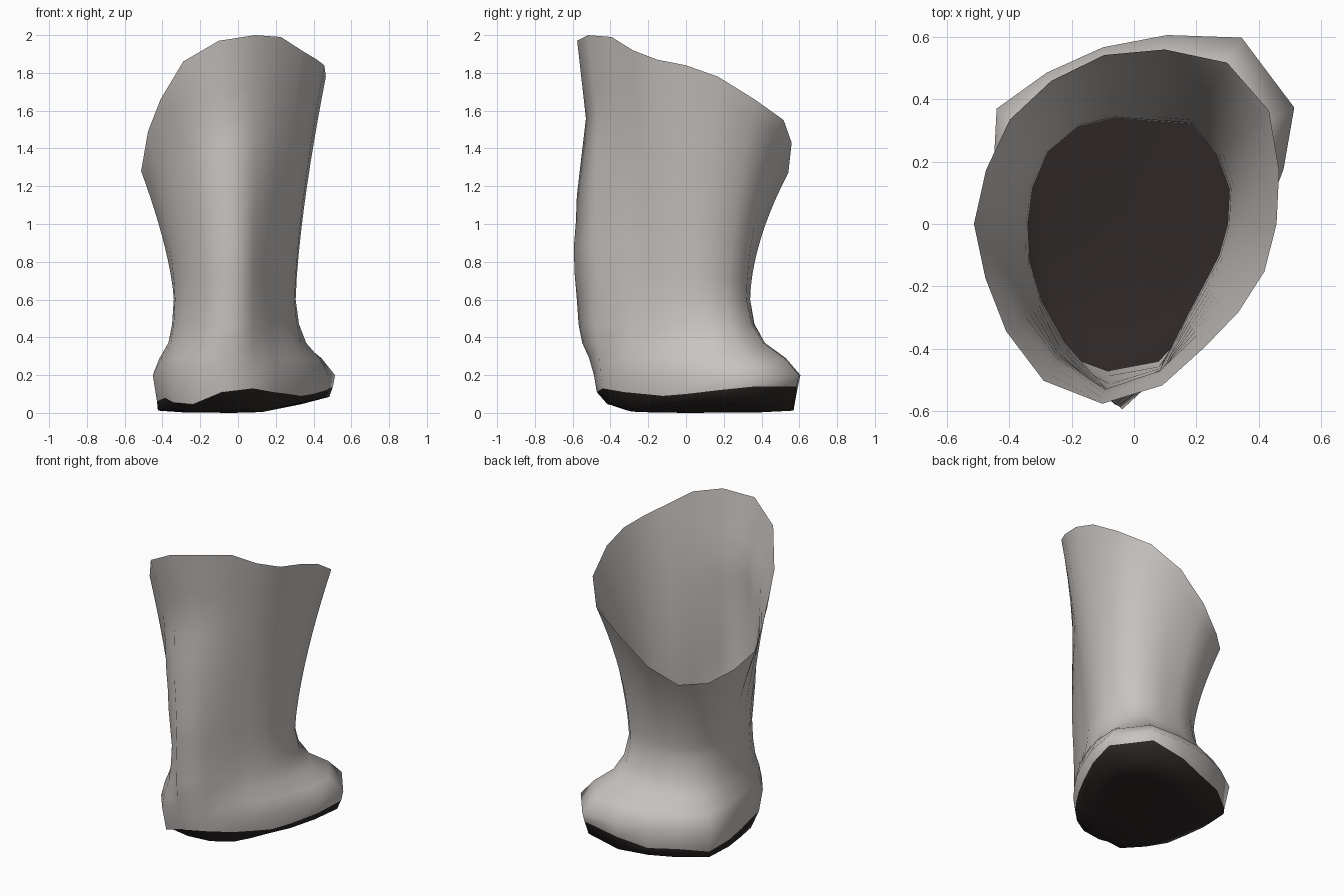
import bpy, bmesh, math

if "Cube" in bpy.data.objects:
    bpy.data.objects.remove(bpy.data.objects["Cube"])

# Cross-section radii every 20 degrees, counter-clockwise from +x
RIM = [.457, .495, .565, .597, .568, .55, .53, .52, .505, .513,
       .507, .535, .58, .585, .525, .455, .438, .445]
RIM_Z = [1.84, 1.78, 1.66, 1.55, 1.43, 1.27, 1.16, 1.16, 1.21, 1.28,
         1.49, 1.66, 1.86, 1.97, 2.0, 1.99, 1.92, 1.87]
NECK = [.30, .325, .345, .37, .335, .345, .36, .36, .345, .34,
        .355, .385, .44, .58, .475, .34, .295, .29]
FOOT = [.41, .51, .635, .69, .615, .575, .56, .575, .48, .43,
        .43, .465, .505, .495, .46, .39, .36, .37]
EDGE_Z = [.10, .12, .14, .14, .10, .06, .07, .05, .06, .07,
          .08, .055, .045, .11, .13, .11, .10, .09]
N = 18


def material(name, colour):
    m = bpy.data.materials.new(name)
    m.diffuse_color = (*colour, 1)
    m.use_nodes = True
    m.node_tree.nodes["Principled BSDF"].inputs["Base Color"].default_value = m.diffuse_color
    return m


def point(i, r, z, turn=0):
    a = math.tau * i / N + math.radians(turn)
    return [r * math.cos(a), r * math.sin(a), z]


def toe_turn(i):
    # outer toe corner sits slightly further round
    return -4 if i == 2 else 0


def lifted(i, r, z):
    # the underside curls up towards the outer toe and the front
    p = point(i, r, z, toe_turn(i))
    p[2] += .2 * max(0, p[0] - .12) + .25 * max(0, -p[1] - .27)
    return p


def shaft(i, t):
    # shin ridge bulges low down, then dips before the rim flares
    power = 1.75 if 2 < i < 6 else 1.45
    r = NECK[i] + (RIM[i] - NECK[i]) * t ** power
    if 12 <= i <= 14:
        weight = 1 if i == 13 else .6
        r += weight * (.018 * max(0, 1 - abs(t - .17) / .17)
                       - .045 * max(0, 1 - abs(t - .7) / .3))
    turn = 7 * max(0, 1 - abs(t - .15) / .55) if i == 13 else 0
    return point(i, r, .6 + (RIM_Z[i] - .6) * t, turn)


def loft(name, rings, mat, cap_bottom=False):
    bm = bmesh.new()
    vs = [[bm.verts.new(p) for p in ring] for ring in rings]
    for a, b in zip(vs, vs[1:]):
        for i in range(N):
            j = (i + 1) % N
            bm.faces.new((a[i], a[j], b[j], b[i]))
    if cap_bottom:
        c = bm.verts.new((-.03, 0, 0))
        for i in range(N):
            bm.faces.new((vs[0][(i + 1) % N], vs[0][i], c))
    for f in bm.faces:
        f.smooth = True
    me = bpy.data.meshes.new(name)
    bm.to_mesh(me)
    bm.free()
    me.materials.append(mat)
    ob = bpy.data.objects.new(name, me)
    bpy.context.collection.objects.link(ob)
    return ob


grey = material("warm_grey", (.58, .55, .53))
dark = material("sole_black", (.027, .020, .020))

# Uneven seam between the dark sole and the grey upper
seam = [point(i, FOOT[i] * (.93 + .35 * EDGE_Z[i]), EDGE_Z[i], toe_turn(i))
        for i in range(N)]

# Dark sole, fuller under the toes and rounded towards the shin side
loft("sole", [[lifted(i, FOOT[i] * .65, .003) for i in range(N)],
              [lifted(i, FOOT[i] * (.94 if i < 11 else .86), .012) for i in range(N)],
              seam], dark, cap_bottom=True)

# Grey upper: foot bulge, narrow neck, flared shaft with a slanted open rim
rings = [seam]
for z, w in ((.2, 1), (.29, .72), (.37, .32), (.47, .1), (.6, 0)):
    rings.append([point(i, NECK[i] + (FOOT[i] - NECK[i]) * w, z,
                        toe_turn(i) * w + (5.1 * (1 - w) if i == 13 else 0))
                  for i in range(N)])
STEPS = 10
for k in range(1, STEPS + 1):
    rings.append([shaft(i, k / STEPS) for i in range(N)])
loft("boot_upper", rings, grey)
